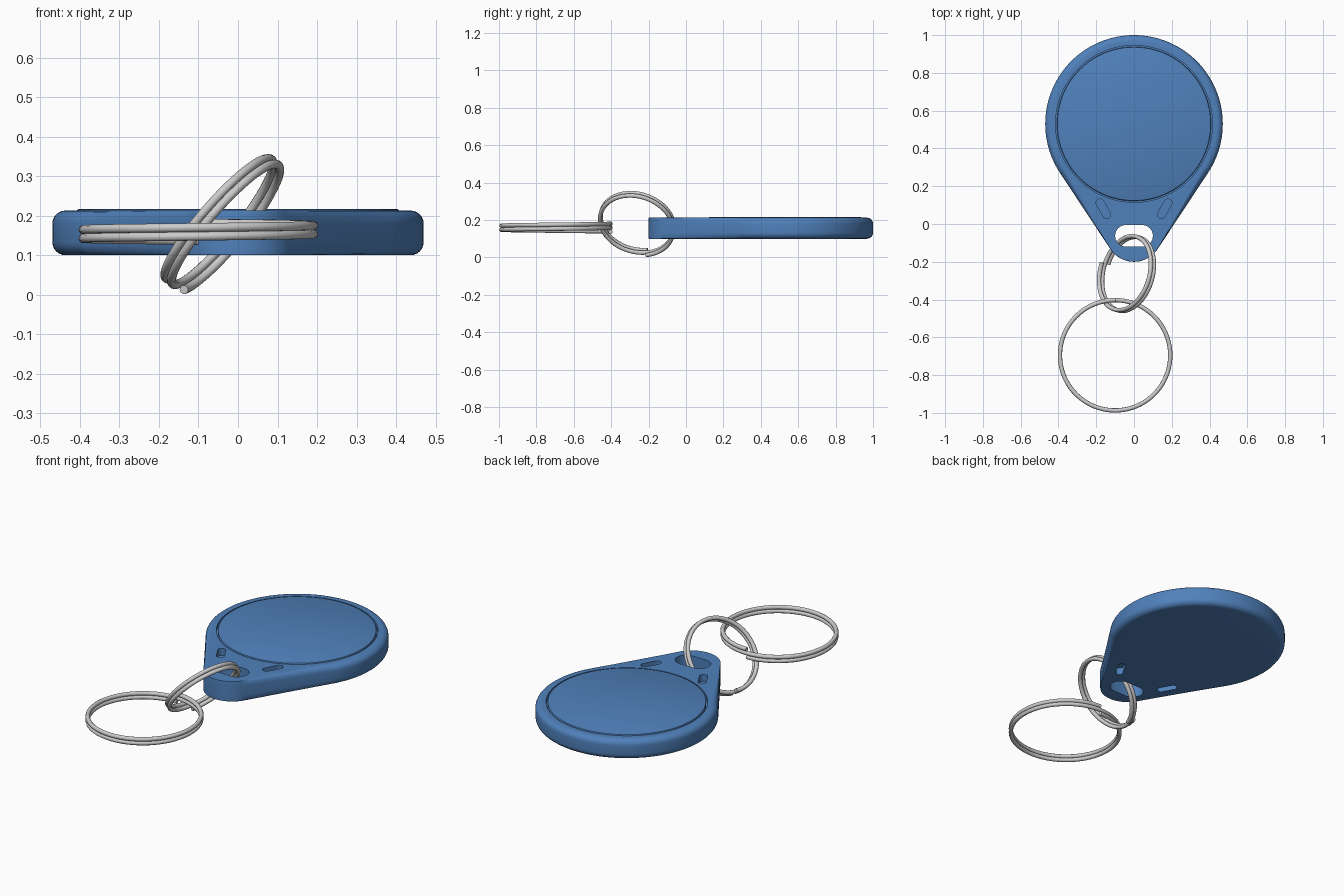
import bpy, bmesh
from math import sin, cos, pi, asin, radians
from mathutils import Vector

if "Cube" in bpy.data.objects:
    bpy.data.objects.remove(bpy.data.objects["Cube"])

BLUE = bpy.data.materials.new("blue_plastic")
BLUE.diffuse_color = (0.08, 0.22, 0.50, 1)
BLUE.use_nodes = True
BLUE.node_tree.nodes["Principled BSDF"].inputs["Base Color"].default_value = BLUE.diffuse_color


def arc(cx, cy, r, a0, a1, n):
    """Points on an arc as (x, y, normal_x, normal_y)."""
    out = []
    for i in range(n + 1):
        a = a0 + (a1 - a0) * i / n
        out.append((cx + r * cos(a), cy + r * sin(a), cos(a), sin(a)))
    return out


def slot(x0, y0, x1, y1, r):
    """Counter-clockwise stadium outline between two centres."""
    a = Vector((1, 0)).angle_signed(Vector((x1 - x0, y1 - y0)))
    a = -a
    return arc(x1, y1, r, a - pi / 2, a + pi / 2, 16) + arc(x0, y0, r, a + pi / 2, a + 1.5 * pi, 16)


def loft(name, outline, levels, round_at=lambda y: 1.0):
    """Stack inset copies of an outline; levels are (z, inset)."""
    bm = bmesh.new()
    rings = [[bm.verts.new((x - nx * d * round_at(y), y - ny * d * round_at(y), z))
              for x, y, nx, ny in outline] for z, d in levels]
    n = len(outline)
    for a, b in zip(rings, rings[1:]):
        for i in range(n):
            j = (i + 1) % n
            bm.faces.new((a[i], a[j], b[j], b[i]))
    bm.faces.new(rings[0][::-1])
    bm.faces.new(rings[-1])
    bmesh.ops.recalc_face_normals(bm, faces=bm.faces)
    me = bpy.data.meshes.new(name)
    bm.to_mesh(me)
    bm.free()
    ob = bpy.data.objects.new(name, me)
    bpy.context.collection.objects.link(ob)
    return ob


def activate(ob):
    bpy.ops.object.select_all(action='DESELECT')
    ob.select_set(True)
    bpy.context.view_layer.objects.active = ob


def cut(ob, cutter):
    cutter.hide_render = True
    mod = ob.modifiers.new("cut", 'BOOLEAN')
    mod.operation, mod.solver, mod.object = 'DIFFERENCE', 'EXACT', cutter
    activate(ob)
    bpy.ops.object.modifier_apply(modifier=mod.name)
    bpy.data.objects.remove(cutter)


def finish(ob):
    ob.data.materials.append(BLUE)
    activate(ob)
    bpy.ops.object.shade_smooth_by_angle(angle=radians(32))


def disc(r, n=96):
    return arc(0, 0.53, r, 0, 2 * pi * (n - 1) / n, n - 1)


# Teardrop fob body: two circles joined by tangents, rounding fades at the tip
Z0, Z1, R = 0.10, 0.213, 0.033
t = asin((0.47 - 0.15) / 0.58)
outline = arc(0, 0.53, 0.47, -t, pi + t, 88) + arc(0, -0.05, 0.15, pi + t, 2 * pi - t, 32)
steps = [i * pi / 12 for i in range(7)]
levels = [(Z0 + R * (1 - sin(a)), R * (1 - cos(a))) for a in reversed(steps)]
levels += [(Z1 - R * (1 - sin(a)), R * (1 - cos(a))) for a in steps]
body = loft("fob_body", outline, levels, lambda y: min(1, max(0.04, (y + 0.13) / 0.4)))

# Keyring hole, slanted pockets on both faces and the recess for the cap
cut(body, loft("hole_cutter", slot(-0.043, -0.0625, 0.043, -0.0625, 0.057), [(0, 0), (0.4, 0)]))
for s in (-1, 1):
    for za, zb in ((Z1 - 0.04, 0.3), (0.0, Z0 + 0.04)):
        cut(body, loft("pocket_cutter", slot(s * 0.145, 0.05, s * 0.18, 0.112, 0.021), [(za, 0), (zb, 0)]))
cut(body, loft("recess_cutter", disc(0.415), [(Z1 - 0.02, 0), (0.3, 0)]))
finish(body)

# Round cap sitting in the recess
cap = loft("fob_cap", disc(0.408), [(Z1 - 0.021, 0), (0.212, 0), (0.2155, 0.002), (0.2175, 0.007)])
finish(cap)


def split_ring(name, centre, axis, start, radius, turn, pitch=0.022, wire=0.0115):
    """Two-turn wire coil beginning in the start direction."""
    w = Vector(axis).normalized()
    u = Vector(start)
    u = (u - w * u.dot(w)).normalized()
    v = w.cross(u) * turn
    cu = bpy.data.curves.new(name, 'CURVE')
    cu.dimensions = '3D'
    cu.bevel_depth, cu.bevel_resolution, cu.use_fill_caps = wire, 3, True
    sp = cu.splines.new('POLY')
    n = 160
    sp.points.add(n)
    for i, p in enumerate(sp.points):
        a = 4 * pi * i / n
        p.co = (*(Vector(centre) + radius * (u * cos(a) + v * sin(a)) + w * pitch * (2 * i / n - 1)), 1)
    sp.use_smooth = True
    ob = bpy.data.objects.new(name, cu)
    bpy.context.collection.objects.link(ob)
    activate(ob)
    bpy.ops.object.convert(target='MESH')
    bpy.ops.object.shade_smooth_by_angle(angle=radians(50))


# Tilted linking ring and the flat large ring
split_ring("small_ring", (-0.037, -0.262, 0.182), (-0.75, 0.2, 0.63), (-0.14, 0.06, -0.15), 0.201, -1)
split_ring("large_ring", (-0.1, -0.695, 0.159), (0, 0, 1), (0, 1, 0), 0.292, 1)
